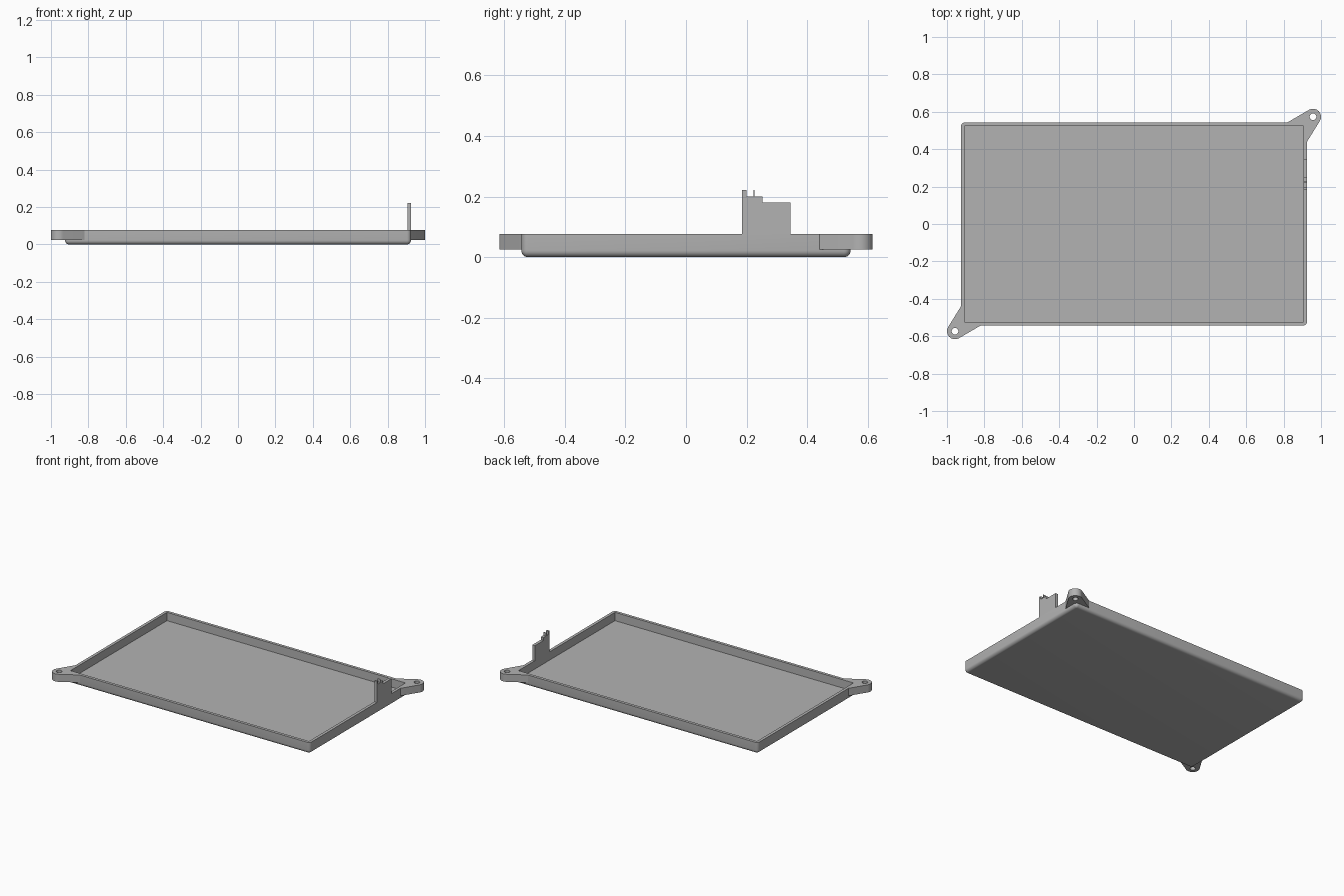
import bpy, bmesh
from math import sin, cos, pi, radians

cube = bpy.data.objects.get("Cube")
if cube:
    bpy.data.objects.remove(cube)

HX, HY, RIM = 0.925, 0.543, 0.077      # half width, half depth, rim height
WALL, FLOOR, FILLET = 0.02, 0.02, 0.022
STEPS = 6

grey = bpy.data.materials.new("plain grey")
grey.use_nodes = True
colour = (0.45, 0.45, 0.45, 1)
grey.diffuse_color = colour
grey.node_tree.nodes["Principled BSDF"].inputs["Base Color"].default_value = colour


def finish(bm, name):
    bmesh.ops.remove_doubles(bm, verts=bm.verts, dist=1e-5)
    bmesh.ops.recalc_face_normals(bm, faces=bm.faces)
    mesh = bpy.data.meshes.new(name)
    bm.to_mesh(mesh)
    bm.free()
    mesh.materials.append(grey)
    obj = bpy.data.objects.new(name, mesh)
    bpy.context.collection.objects.link(obj)
    bpy.ops.object.select_all(action='DESELECT')
    obj.select_set(True)
    bpy.context.view_layer.objects.active = obj
    bpy.ops.object.shade_smooth_by_angle(angle=radians(35))
    return obj


def ring(bm, inset, radius, z):
    """Rounded rectangle loop, inset from the outer wall."""
    verts = []
    for k, (sx, sy) in enumerate([(1, 1), (-1, 1), (-1, -1), (1, -1)]):
        cx, cy = sx * (HX - inset - radius), sy * (HY - inset - radius)
        for i in range(STEPS + 1):
            a = (k + i / STEPS) * pi / 2
            verts.append(bm.verts.new((cx + radius * cos(a), cy + radius * sin(a), z)))
    return verts


def bridge(bm, a, b):
    for i in range(len(a)):
        j = (i + 1) % len(a)
        bm.faces.new((a[i], a[j], b[j], b[i]))


# Tray: rounded underside, straight outer wall, square-cornered recess
bm = bmesh.new()
rings = []
for i in range(STEPS + 1):
    a = i / STEPS * pi / 2
    inset = FILLET * (1 - sin(a))
    rings.append(ring(bm, inset, FILLET - inset, FILLET * (1 - cos(a))))
rings += [ring(bm, 0, FILLET, RIM), ring(bm, WALL, 0, RIM), ring(bm, WALL, 0, FLOOR)]
for a, b in zip(rings, rings[1:]):
    bridge(bm, a, b)
bm.faces.new(rings[0])
bm.faces.new(rings[-1])
finish(bm, "tray")


# Mounting ears: teardrop outlines with a screw hole, on opposite corners
def ear(name, sign):
    cx, cy, r, hole = 0.957, 0.573, 0.043, 0.018
    outline = [(0.912, 0.53), (0.82, 0.53), (0.82, HY)]
    for i in range(17):
        a = radians(121 - 152 * i / 16)
        outline.append((cx + r * cos(a), cy + r * sin(a)))
    outline += [(HX, 0.44), (0.912, 0.44)]
    circle = [(cx + hole * cos(i * pi / 12), cy + hole * sin(i * pi / 12)) for i in range(24)]
    bm = bmesh.new()
    edges = []
    for loop in (outline, circle):
        vs = [bm.verts.new((sign * x, sign * y, 0.025)) for x, y in loop]
        edges += [bm.edges.new((vs[i - 1], vs[i])) for i in range(len(vs))]
    bmesh.ops.triangle_fill(bm, edges=edges, use_beauty=True)
    out = bmesh.ops.extrude_face_region(bm, geom=bm.faces[:])
    top = [g for g in out["geom"] if isinstance(g, bmesh.types.BMVert)]
    bmesh.ops.translate(bm, verts=top, vec=(0, 0, RIM - 0.025))
    finish(bm, name)


ear("back_left_ear", 1)
ear("front_right_ear", -1)

# Stepped upright tab on the left wall, with a thin pin on its top step
tab = [(0.185, 0.05), (0.345, 0.05), (0.345, 0.18), (0.252, 0.18), (0.252, 0.2),
       (0.226, 0.2), (0.226, 0.222), (0.222, 0.222), (0.222, 0.2),
       (0.199, 0.2), (0.199, 0.222), (0.185, 0.222)]
bm = bmesh.new()
face = bm.faces.new([bm.verts.new((HX - WALL, y, z)) for y, z in tab])
out = bmesh.ops.extrude_face_region(bm, geom=[face])
side = [g for g in out["geom"] if isinstance(g, bmesh.types.BMVert)]
bmesh.ops.translate(bm, verts=side, vec=(WALL, 0, 0))
finish(bm, "stepped_tab")
